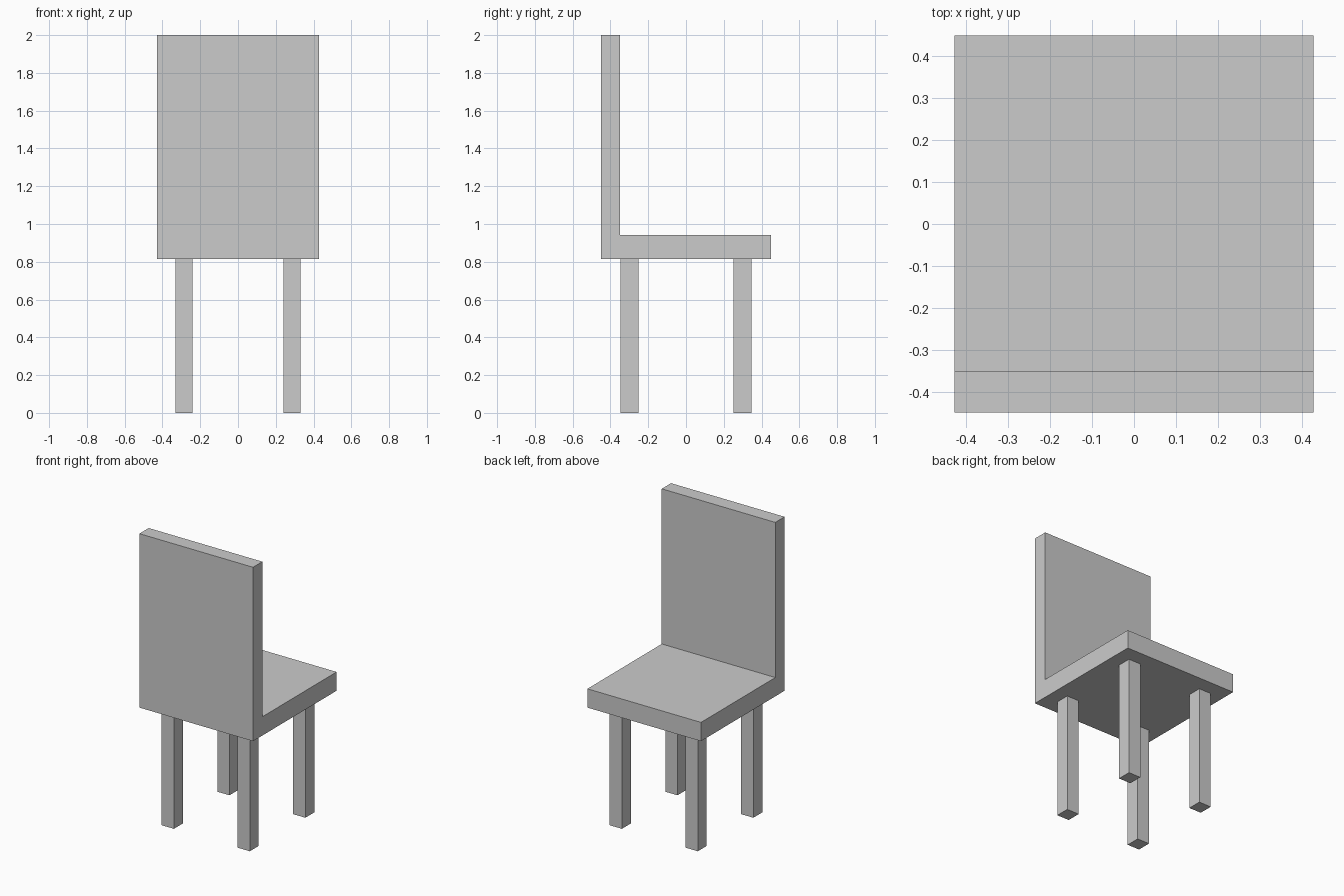
import bpy
import bmesh

if "Cube" in bpy.data.objects:
    bpy.data.objects.remove(bpy.data.objects["Cube"])

HALF_W, HALF_D = 0.428, 0.45
SEAT_BOTTOM, SEAT_TOP, HEIGHT = 0.815, 0.943, 2.0
BACK_THICKNESS = 0.1


def extrude(name, points, offset):
    """Solid made by sweeping a flat outline along an offset."""
    bm = bmesh.new()
    face = bm.faces.new([bm.verts.new(p) for p in points])
    swept = bmesh.ops.extrude_face_region(bm, geom=[face], use_keep_orig=True)
    verts = [g for g in swept["geom"] if isinstance(g, bmesh.types.BMVert)]
    bmesh.ops.translate(bm, verts=verts, vec=offset)
    bmesh.ops.recalc_face_normals(bm, faces=bm.faces)
    mesh = bpy.data.meshes.new(name)
    bm.to_mesh(mesh)
    bm.free()
    obj = bpy.data.objects.new(name, mesh)
    bpy.context.collection.objects.link(obj)
    return obj


# Seat and backrest: one L-shaped side profile swept across the width
inner_y = -HALF_D + BACK_THICKNESS
profile = [(-HALF_D, SEAT_BOTTOM), (HALF_D, SEAT_BOTTOM), (HALF_D, SEAT_TOP),
           (inner_y, SEAT_TOP), (inner_y, HEIGHT), (-HALF_D, HEIGHT)]
extrude("seat_and_backrest", [(-HALF_W, y, z) for y, z in profile],
        (2 * HALF_W, 0, 0))

# Four straight square legs, inset from the seat edges
LEG_X, LEG_Y, LEG_HALF_X, LEG_HALF_Y = 0.286, 0.299, 0.046, 0.048
for side, sx in (("left", -1), ("right", 1)):
    for end, sy in (("backrest_end", -1), ("open_end", 1)):
        cx, cy = sx * LEG_X, sy * LEG_Y
        outline = [(cx + i * LEG_HALF_X, cy + j * LEG_HALF_Y, 0)
                   for i, j in ((-1, -1), (1, -1), (1, 1), (-1, 1))]
        extrude(f"{side}_leg_{end}", outline, (0, 0, SEAT_BOTTOM))
